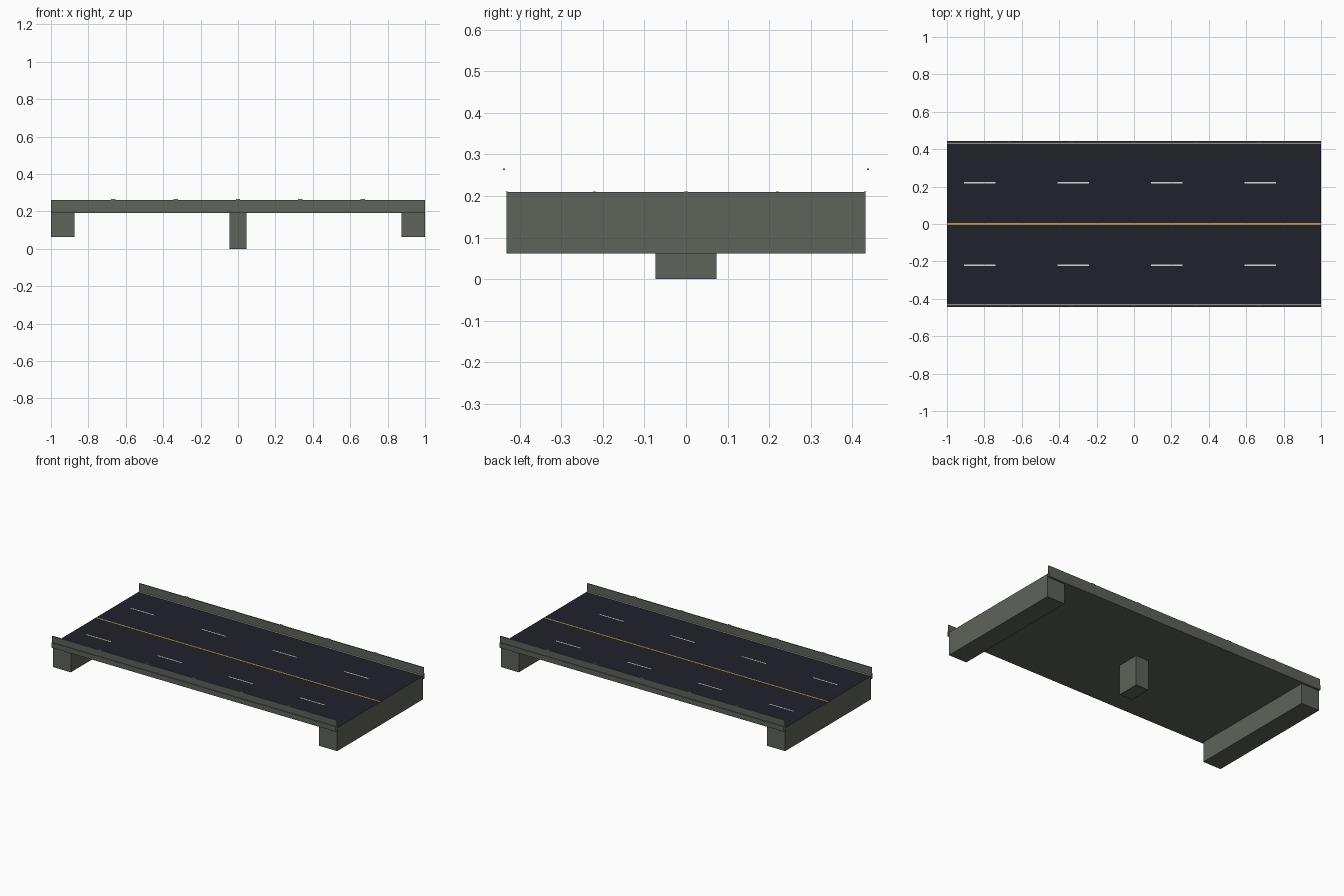
import bpy
import bmesh

default_cube = bpy.data.objects.get("Cube")
if default_cube:
    bpy.data.objects.remove(default_cube, do_unlink=True)


def material(name, r, g, b):
    mat = bpy.data.materials.new(name)
    mat.use_nodes = True
    mat.diffuse_color = (r, g, b, 1)
    bsdf = mat.node_tree.nodes["Principled BSDF"]
    bsdf.inputs["Base Color"].default_value = (r, g, b, 1)
    bsdf.inputs["Roughness"].default_value = 0.9
    return mat


concrete = material("concrete", 0.11, 0.125, 0.1)
asphalt = material("asphalt", 0.015, 0.015, 0.024)
white_paint = material("white paint", 0.7, 0.7, 0.68)
yellow_paint = material("yellow paint", 0.5, 0.34, 0.07)
reflector_grey = material("reflector grey", 0.3, 0.32, 0.3)


def add_mesh(name, bm, *mats):
    mesh = bpy.data.meshes.new(name)
    bm.to_mesh(mesh)
    bm.free()
    for mat in mats:
        mesh.materials.append(mat)
    obj = bpy.data.objects.new(name, mesh)
    bpy.context.collection.objects.link(obj)
    return obj


def box(name, x, y, z, *mats):
    """Box between (low, high) pairs; a second material goes on the top face."""
    bm = bmesh.new()
    bmesh.ops.create_cube(bm, size=1)
    for v in bm.verts:
        v.co = [pair[0] if c < 0 else pair[1] for c, pair in zip(v.co, (x, y, z))]
    bm.normal_update()
    if len(mats) > 1:
        for f in bm.faces:
            f.material_index = int(f.normal.z > 0.5)
    return add_mesh(name, bm, *mats)


def paint(name, x, y, mat):
    """Flat painted strip just above the road."""
    return box(name, x, y, (ROAD, ROAD + 0.001), mat)


SOFFIT, ROAD, HALF = 0.19, 0.21, 0.432

# Deck with asphalt top
box("deck", (-1, 1), (-HALF, HALF), (SOFFIT, ROAD), concrete, asphalt)

# Supports
box("centre_pier", (-0.045, 0.045), (-0.073, 0.073), (0, SOFFIT), concrete)
box("left_abutment", (0.873, 1), (-HALF, HALF), (0.062, SOFFIT), concrete)
box("right_abutment", (-1, -0.873), (-HALF, HALF), (0.062, SOFFIT), concrete)

# Open-ended stepped parapets, lane lines and reflectors on both sides
parapet_profile = [(HALF, SOFFIT), (0.445, SOFFIT), (0.445, 0.222), (0.441, 0.222),
                   (0.441, 0.262), (0.435, 0.262), (0.435, ROAD)]
for side, label in ((-1, "front"), (1, "back")):
    bm = bmesh.new()
    rows = [[bm.verts.new((x, side * y, z)) for x in (-1, 1)]
            for y, z in parapet_profile]
    for (a, b), (c, d) in zip(rows, rows[1:]):
        bm.faces.new((a, b, d, c) if side < 0 else (c, d, b, a))
    add_mesh(label + "_parapet", bm, concrete)

    def across(inner, outer):
        return sorted((side * inner, side * outer))

    paint(label + "_edge_line", (-1, 1), across(0.428, 0.434), white_paint)
    for i in range(4):
        start = -0.91 + i * 0.5
        paint(f"{label}_lane_dash_{i + 1}", (start, start + 0.17),
              across(0.216, 0.224), white_paint)
    for i in range(5):
        x = (i - 2) / 3
        box(f"{label}_reflector_{i + 1}", (x - 0.012, x + 0.012),
            across(0.436, 0.44), (0.262, 0.266), reflector_grey)

# Centre line
paint("centre_line", (-1, 1), (-0.005, 0.005), yellow_paint)
